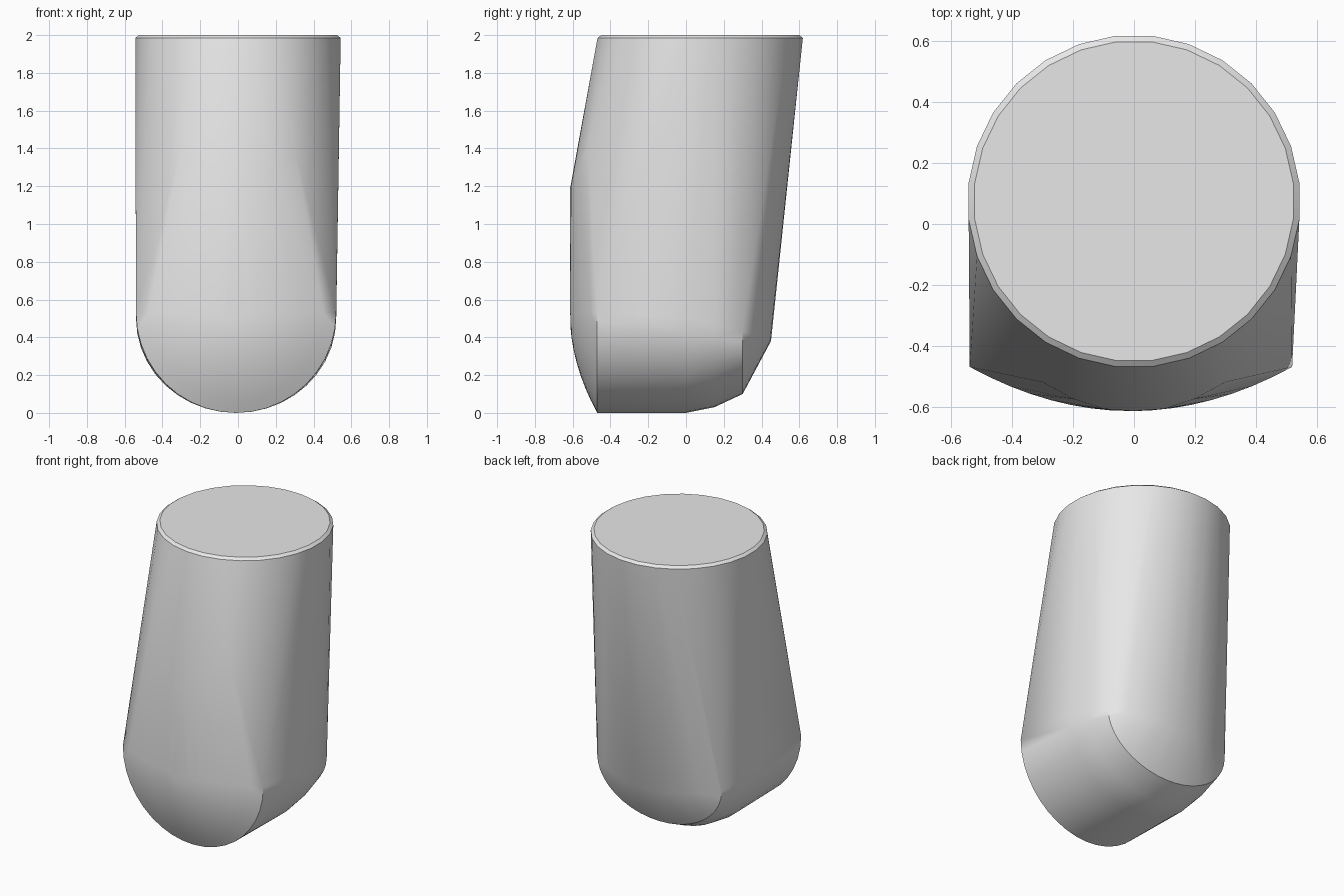
import bpy
import bmesh
import math

cube = bpy.data.objects.get("Cube")
if cube:
    bpy.data.objects.remove(cube, do_unlink=True)

R = 0.53        # radius of the rounded lower end
SHIFT = -0.01   # slight sideways lean of the lower end

grey = bpy.data.materials.new("light grey")
grey.use_nodes = True
grey.diffuse_color = (0.8, 0.8, 0.8, 1)
grey.node_tree.nodes["Principled BSDF"].inputs["Base Color"].default_value = (0.8, 0.8, 0.8, 1)

bm = bmesh.new()


def ring(radius, z, count=28):
    """Full circle around the slanted shaft's upper end."""
    for i in range(count):
        a = math.tau * (i + 0.5) / count
        bm.verts.new((radius * math.cos(a), 0.075 + radius * math.sin(a), z))


def arch(width, y, low, high, count=20):
    """Hanging half ellipse in the x-z plane."""
    for i in range(count + 1):
        a = math.pi * i / count
        bm.verts.new((SHIFT + width * math.cos(a), y,
                      high - (high - low) * math.sin(a)))


def mirrored(points):
    for x, y, z in points:
        for side in ((1, -1) if x else (1,)):
            bm.verts.new((side * x, y, z))


# Flat top with a narrow bevelled rim
ring(0.527, 2.0)
ring(0.547, 1.985)

# Domed front of the rounded lower end
for i in range(1, 9):
    r = R * i / 8
    arch(r, -0.615 + 0.145 * (r / R) ** 2, R - r, R)

# Underside, rounding up towards the back
arch(R, 0.0, 0.0, 0.5)
arch(0.51, 0.15, 0.03, 0.47)
arch(0.47, 0.3, 0.1, 0.43)

# Upper outline of the front bulge
mirrored([(0, -0.615, 1.18), (0.1, -0.608, 1.2),
          (0.2, -0.575, 1.27), (0.3, -0.52, 1.4)])

# Lower outline of the back
mirrored([(0, 0.45, 0.38), (0.12, 0.445, 0.38),
          (0.25, 0.415, 0.39), (0.37, 0.365, 0.41)])

# Wrap everything in one convex skin
hull = bmesh.ops.convex_hull(bm, input=bm.verts[:])
loose = {g for g in hull["geom_interior"] + hull["geom_unused"]
         if isinstance(g, bmesh.types.BMVert)}
bmesh.ops.delete(bm, geom=list(loose), context='VERTS')
bmesh.ops.dissolve_limit(bm, angle_limit=math.radians(0.5),
                         verts=bm.verts[:], edges=bm.edges[:])
bmesh.ops.recalc_face_normals(bm, faces=bm.faces[:])

mesh = bpy.data.meshes.new("rounded_shaft")
bm.to_mesh(mesh)
bm.free()
mesh.materials.append(grey)
shaft = bpy.data.objects.new("rounded_shaft", mesh)
bpy.context.collection.objects.link(shaft)

# Smooth sides, crisp rim
bpy.ops.object.select_all(action='DESELECT')
shaft.select_set(True)
bpy.context.view_layer.objects.active = shaft
bpy.ops.object.shade_smooth_by_angle(angle=math.radians(30))
